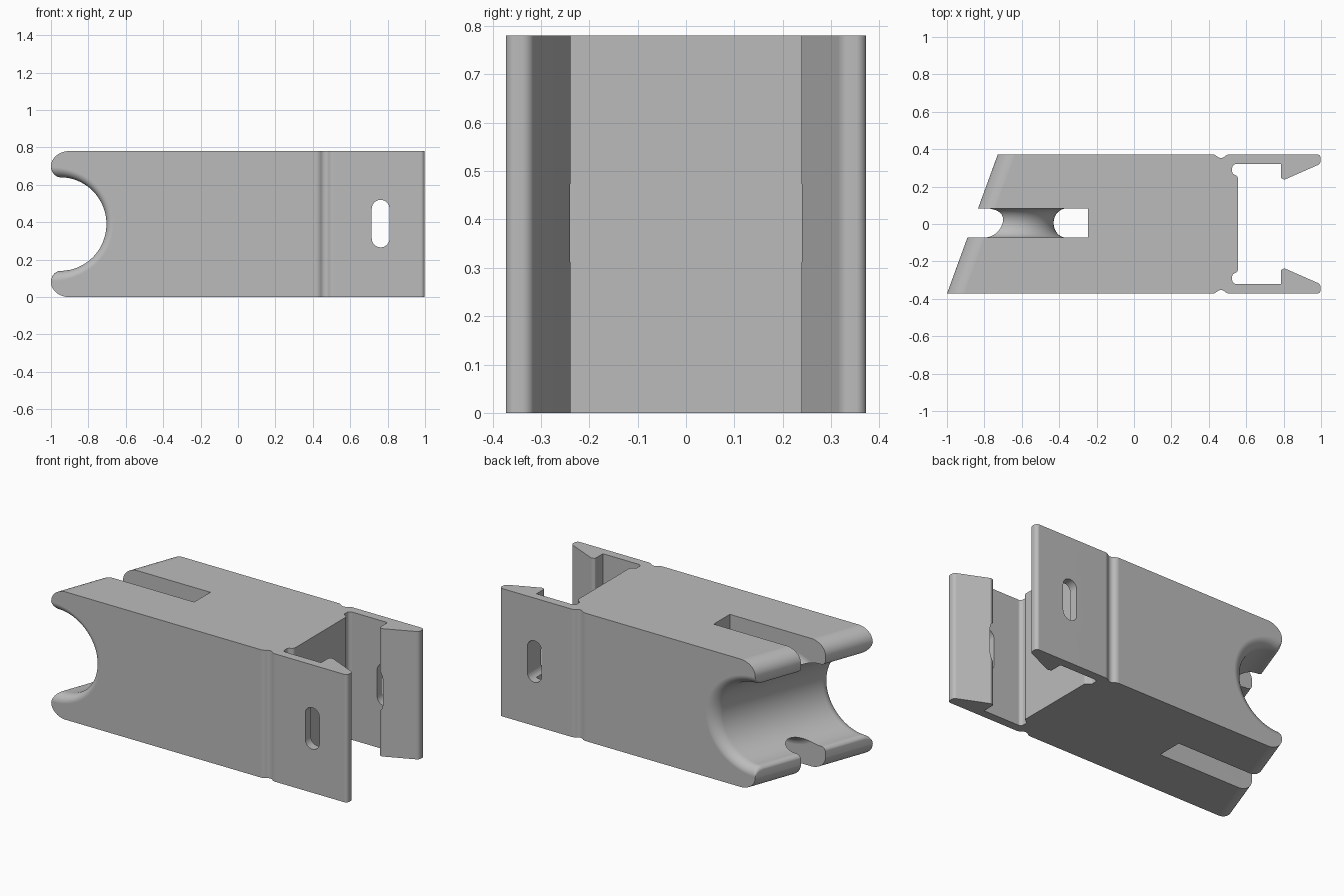
import bpy, bmesh
from math import sin, cos, pi, sqrt
from mathutils import Vector

if "Cube" in bpy.data.objects:
    bpy.data.objects.remove(bpy.data.objects["Cube"])

HEIGHT, HALF_W, SLANT = 0.78, 0.3725, 0.365
MID = HEIGHT / 2

grey = bpy.data.materials.new("plain grey")
grey.use_nodes = True
grey.diffuse_color = (0.5, 0.5, 0.5, 1)
grey.node_tree.nodes["Principled BSDF"].inputs["Base Color"].default_value = (0.5, 0.5, 0.5, 1)


def loft(name, rings):
    """Solid skinned through rings of equal point count, capped at both ends."""
    bm = bmesh.new()
    loops = [[bm.verts.new(p) for p in ring] for ring in rings]
    for a, b in zip(loops, loops[1:]):
        for i in range(len(a)):
            j = (i + 1) % len(a)
            bm.faces.new((a[i], a[j], b[j], b[i]))
    bm.faces.new(loops[0][::-1])
    bm.faces.new(loops[-1])
    bmesh.ops.recalc_face_normals(bm, faces=bm.faces)
    mesh = bpy.data.meshes.new(name)
    bm.to_mesh(mesh)
    bm.free()
    mesh.materials.append(grey)
    obj = bpy.data.objects.new(name, mesh)
    bpy.context.collection.objects.link(obj)
    return obj


def cut(target, cutter):
    mod = target.modifiers.new("cut", 'BOOLEAN')
    mod.operation, mod.solver, mod.object = 'DIFFERENCE', 'EXACT', cutter
    bpy.context.view_layer.objects.active = target
    bpy.ops.object.modifier_apply(modifier=mod.name)
    bpy.data.objects.remove(cutter)


def rounded(corners, steps=6):
    """Polygon from (x, y, radius) corners, each replaced by a tangent arc."""
    out = []
    for i, (x, y, r) in enumerate(corners):
        p = Vector((x, y))
        if r == 0:
            out.append(p)
            continue
        u = (Vector(corners[i - 1][:2]) - p).normalized()
        v = (Vector(corners[(i + 1) % len(corners)][:2]) - p).normalized()
        half = u.angle(v) / 2
        centre = p + (u + v).normalized() * (r / sin(half))
        reach = r * cos(half) / sin(half)
        a, b = p + u * reach - centre, p + v * reach - centre
        for k in range(steps + 1):
            d = a.lerp(b, k / steps)
            out.append(centre + d.normalized() * r)
    return out


def arc(cx, cz, rx, rz, start, end, steps):
    angles = [start + (end - start) * k / steps for k in range(steps + 1)]
    return [(cx + rx * cos(t), cz + rz * sin(t)) for t in angles]


# Plan outline: block, flexing neck groove and hooked clip arm, mirrored in y
side = [
    (-1.2, HALF_W, 0), (0.43, HALF_W, 0.04), (0.465, 0.345, 0.03),
    (0.50, HALF_W, 0.04), (0.998, HALF_W, 0.02), (0.998, 0.322, 0.025),
    (0.805, 0.237, 0.018), (0.785, 0.245, 0.008), (0.785, 0.32, 0),
    (0.525, 0.32, 0.02), (0.525, 0.272, 0.015), (0.556, 0.252, 0.02),
]
plan = rounded(side + [(x, -y, r) for x, y, r in reversed(side)])
body = loft("clip_body", [[(p.x, p.y, z) for p in plan] for z in (0, HEIGHT)])


# Slanted nose with rounded tips and a pipe saddle, flared at both sides
def nose_ring(y, flare):
    tip = -1 + (y + HALF_W) * SLANT
    r = 0.25 + flare
    lip = max(0.003, 0.03 - flare / 2)
    upper = [(-0.5, 0.5), (0.1, 0.5)]
    upper += arc(0.1, 0.31, 0.1, 0.0805, pi / 2, pi, 10)
    upper += arc(lip, r + lip, lip, lip, pi, 1.5 * pi, 6)[1:]
    upper = [(x, min(z, 0.5)) for x, z in upper]
    saddle = arc(lip, 0, r + 0.03 - lip, r, pi / 2, -pi / 2, 48)[1:-1]
    ring = upper + saddle + [(x, -z) for x, z in reversed(upper)]
    return [(tip + x, y, MID + z) for x, z in ring]


FLARE = 0.055
sections = [(HALF_W + 0.06, FLARE)]
for k in range(9):
    t = k * pi / 16
    sections.append((HALF_W - FLARE * (1 - cos(t)), FLARE * (1 - sin(t))))
rings = [nose_ring(-y, e) for y, e in sections]
rings += [nose_ring(y, e) for y, e in reversed(sections)]
cut(body, loft("nose_cutter", rings))

# Strap slot through both jaws, leaving a waisted bridge behind the saddle
SLOT_Y, SLOT_H = 0.005, 0.078
slot = loft("slot_cutter", [
    [(x, SLOT_Y + s * SLOT_H, z) for x, z in
     ((-1.3, -0.2), (-0.245, -0.2), (-0.245, 1), (-1.3, 1))] for s in (-1, 1)])
waist = []
for k in range(17):
    t = -cos(pi * k / 16)
    radius = 0.22 + 0.068 * (1 - sqrt(max(0, 1 - t * t)))
    waist.append((SLOT_Y + t * SLOT_H * 1.001, radius))
bridge = loft("bridge_cutter", [
    [(x, y, z) for x, z in arc(-0.65, MID, r, r, 0, 2 * pi, 64)[:-1]]
    for y, r in waist])
cut(slot, bridge)
cut(body, slot)

# Rounded window through both clip arms
window = arc(0.7625, 0.472, 0.0475, 0.0475, 0, pi, 16)
window += arc(0.7625, 0.313, 0.0475, 0.0475, pi, 2 * pi, 16)
cut(body, loft("window_cutter", [[(x, y, z) for x, z in window] for y in (-0.6, 0.6)]))

# Smooth curves, crisp edges, flat faces kept flat
bpy.ops.object.select_all(action='DESELECT')
body.select_set(True)
bpy.context.view_layer.objects.active = body
bpy.ops.object.shade_smooth_by_angle(angle=0.5)
flat = body.modifiers.new("flat faces", 'WEIGHTED_NORMAL')
flat.keep_sharp = True
